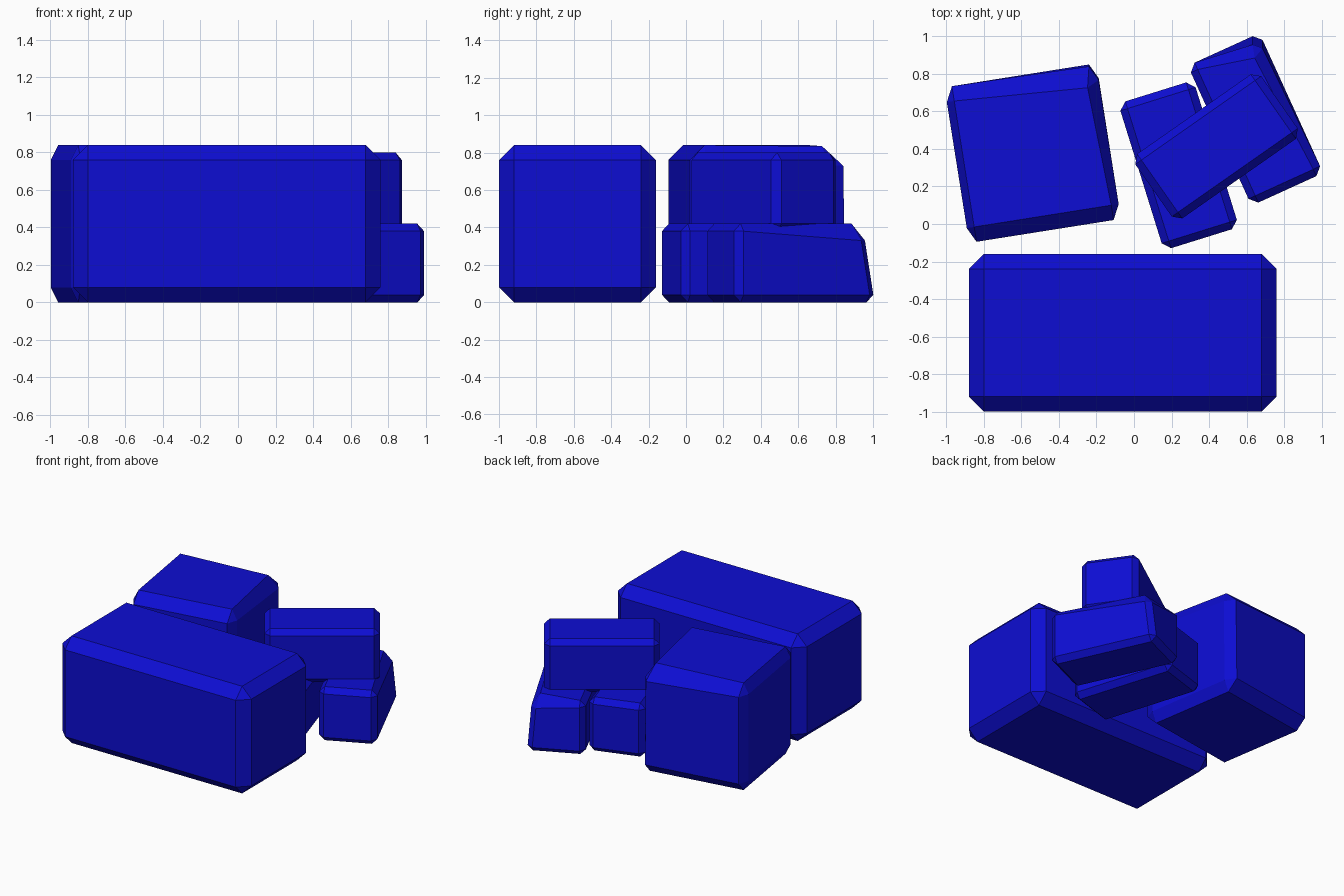
import bpy, bmesh, math
from mathutils import Matrix, Vector

cube = bpy.data.objects.get("Cube")
if cube:
    bpy.data.objects.remove(cube, do_unlink=True)

# Single blue material
blue = bpy.data.materials.new("deep_blue")
blue.use_nodes = True
colour = (0.004, 0.004, 0.65, 1)
blue.diffuse_color = colour
blue.node_tree.nodes["Principled BSDF"].inputs["Base Color"].default_value = colour


def block(name, centre, angle, scale, dent=None):
    """Chamfered block; dent = (corner, shift of top vertex, shift of side vertices)."""
    bm = bmesh.new()
    bmesh.ops.create_cube(bm, size=1, matrix=Matrix.Diagonal((1.64, 0.84, 0.84, 1)))
    bmesh.ops.bevel(bm, geom=bm.edges[:], offset=0.08, offset_type='OFFSET',
                    segments=1, affect='EDGES', clamp_overlap=False)
    place = (Matrix.Translation(centre)
             @ Matrix.Rotation(math.radians(angle), 4, 'Z')
             @ Matrix.Diagonal((*scale, 1)))
    bm.transform(place)
    if dent:
        corner, top_shift, side_shift = (Vector(v) for v in dent)
        near = sorted(bm.verts, key=lambda v: (v.co - corner).length)[:3]
        top = max(near, key=lambda v: v.co.z)
        for v in near:
            v.co += top_shift if v is top else side_shift
    bmesh.ops.recalc_face_normals(bm, faces=bm.faces[:])
    mesh = bpy.data.meshes.new(name)
    bm.to_mesh(mesh)
    bm.free()
    mesh.materials.append(blue)
    obj = bpy.data.objects.new(name, mesh)
    bpy.context.collection.objects.link(obj)


half = (0.5, 0.5, 0.5)

# Large blocks
block("long_front_block", (-0.06, -0.58, 0.42), 0, (1, 1, 1))
block("large_back_block", (-0.54, 0.378, 0.42), 9, (0.5, 1, 1),
      ((-0.20, 0.85, 0.84), (-0.02, -0.045, -0.005), (0, -0.01, -0.03)))

# Pile of small blocks
block("small_inner_block", (0.238, 0.313, 0.21), 107.3, half)
block("small_outer_block", (0.648, 0.558, 0.21), 114.5, half,
      ((0.67, 1.02, 0.42), (-0.006, -0.08, 0), (0, -0.045, -0.05)))
block("small_top_block", (0.44, 0.414, 0.59), 35, half)
